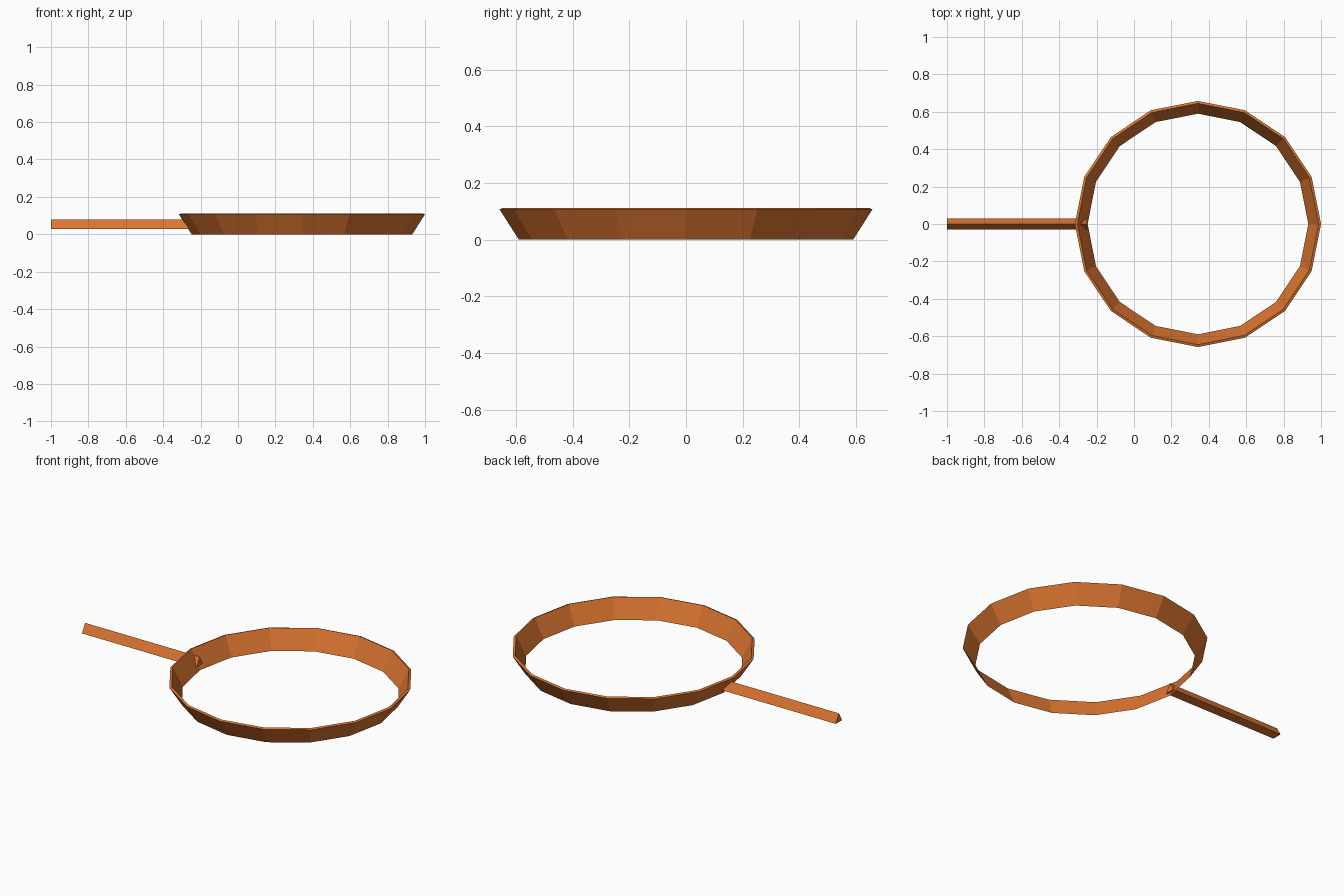
import bpy, bmesh, math

if "Cube" in bpy.data.objects:
    bpy.data.objects.remove(bpy.data.objects["Cube"])

mat = bpy.data.materials.new("orange")
mat.diffuse_color = (0.72, 0.18, 0.03, 1)
mat.use_nodes = True
mat.node_tree.nodes["Principled BSDF"].inputs["Base Color"].default_value = mat.diffuse_color


def add_object(name, bm):
    bmesh.ops.recalc_face_normals(bm, faces=bm.faces)
    mesh = bpy.data.meshes.new(name)
    bm.to_mesh(mesh)
    bm.free()
    mesh.materials.append(mat)
    obj = bpy.data.objects.new(name, mesh)
    bpy.context.collection.objects.link(obj)
    return obj


# Flared open ring: closed wedge profile (radius, z) swept round 16 sides
SIDES = 16
CENTRE_X = 0.342
profile = [(0.59, 0.0), (0.658, 0.107), (0.645, 0.112)]
bm = bmesh.new()
rings = []
for r, z in profile:
    angles = [2 * math.pi * i / SIDES for i in range(SIDES)]
    rings.append([bm.verts.new((CENTRE_X + r * math.cos(a), r * math.sin(a), z)) for a in angles])
for k in range(3):
    lower, upper = rings[k], rings[(k + 1) % 3]
    for i in range(SIDES):
        j = (i + 1) % SIDES
        bm.faces.new((lower[i], lower[j], upper[j], upper[i]))
add_object("ring_wall", bm)

# Handle: triangular bar, ridge upward, poking through the wall
bm = bmesh.new()
section = [(-0.0295, 0.027), (0.0295, 0.027), (0.0, 0.078)]
cap = bm.faces.new([bm.verts.new((-1.0, y, z)) for y, z in section])
ext = bmesh.ops.extrude_face_region(bm, geom=[cap], use_keep_orig=True)
moved = [g for g in ext["geom"] if isinstance(g, bmesh.types.BMVert)]
bmesh.ops.translate(bm, verts=moved, vec=(0.75, 0, 0))
add_object("handle", bm)
